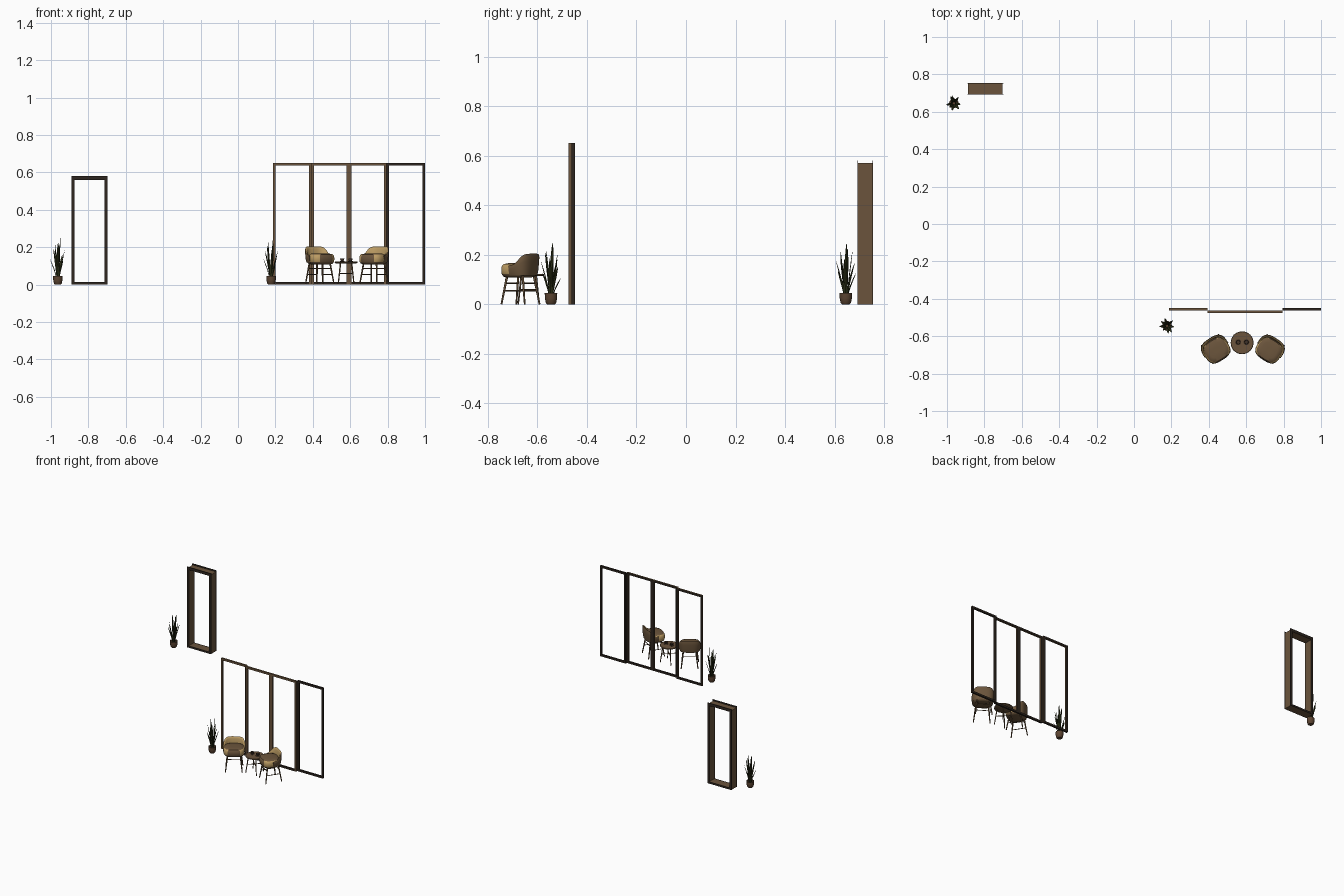
import bpy, bmesh, math, random
from mathutils import Vector, Matrix

if "Cube" in bpy.data.objects:
    bpy.data.objects.remove(bpy.data.objects["Cube"])

random.seed(4)


def mat(name, r, g, b):
    m = bpy.data.materials.new(name)
    m.diffuse_color = (r, g, b, 1)
    m.use_nodes = True
    m.node_tree.nodes["Principled BSDF"].inputs["Base Color"].default_value = m.diffuse_color
    return m


WOOD = mat("brown wood", 0.145, 0.088, 0.045)
FABRIC = mat("brown fabric", 0.15, 0.092, 0.046)
TAN = mat("tan fabric", 0.50, 0.33, 0.125)
DARK = mat("near black frame", 0.026, 0.018, 0.013)
LEAF = mat("dark green", 0.024, 0.028, 0.008)
POT = mat("pot brown", 0.11, 0.06, 0.032)
CUP = mat("cup brown", 0.06, 0.036, 0.022)


def finish(name, bm, mats, matrix=Matrix(), smooth=False):
    bmesh.ops.recalc_face_normals(bm, faces=bm.faces)
    me = bpy.data.meshes.new(name)
    bm.to_mesh(me)
    bm.free()
    for m in mats:
        me.materials.append(m)
    if smooth:
        me.shade_smooth()
        me.set_sharp_from_angle(angle=math.radians(45))
    ob = bpy.data.objects.new(name, me)
    ob.matrix_world = matrix
    bpy.context.collection.objects.link(ob)
    return ob


def box(bm, x0, x1, y0, y1, z0, z1):
    m = Matrix.Translation(((x0 + x1) / 2, (y0 + y1) / 2, (z0 + z1) / 2)) \
        @ Matrix.Diagonal((x1 - x0, y1 - y0, z1 - z0, 1))
    bmesh.ops.create_cube(bm, size=1, matrix=m)


def frame(bm, x0, x1, y0, y1, z1, w, bottom, head=None):
    """Rectangular frame: two stiles, a head rail and a bottom rail."""
    box(bm, x0, x0 + w, y0, y1, 0, z1)
    box(bm, x1 - w, x1, y0, y1, 0, z1)
    box(bm, x0 + w, x1 - w, y0, y1, z1 - (head or w), z1)
    box(bm, x0 + w, x1 - w, y0, y1, 0, bottom)


def rod(bm, a, b, r0, r1):
    a, b = Vector(a), Vector(b)
    d = b - a
    m = Matrix.Translation((a + b) / 2) @ d.to_track_quat('Z', 'Y').to_matrix().to_4x4()
    bmesh.ops.create_cone(bm, cap_ends=True, segments=8, radius1=r0, radius2=r1,
                          depth=d.length, matrix=m)


def loft(bm, rings):
    """Skin a list of closed point rings; returns (ring, side, face)."""
    vs = [[bm.verts.new(p) for p in ring] for ring in rings]
    k = len(vs[0])
    out = []
    for i in range(len(vs) - 1):
        for j in range(k):
            p, q = vs[i], vs[i + 1]
            out.append((i, j, bm.faces.new((p[j], p[(j + 1) % k], q[(j + 1) % k], q[j]))))
    bm.faces.new(vs[0])
    bm.faces.new(vs[-1])
    return out


def lathe(bm, profile, seg=24):
    loft(bm, [[(r * math.cos(2 * math.pi * s / seg), r * math.sin(2 * math.pi * s / seg), z)
               for s in range(seg)] for r, z in profile])


def outline(t, s=1.0, a=0.069, b=0.061, e=0.68):
    """Rounded-rectangle plan of the chair; t = 0 is the middle of the back."""
    c, d = math.sin(t), math.cos(t)
    return (s * a * math.copysign(abs(c) ** e, c), s * b * math.copysign(abs(d) ** e, d))


# Sliding glass door: outer panels behind, dark on the inner face and low rails
edges = [0.187, 0.392, 0.593, 0.795, 1.0]
for i in range(4):
    y = -0.475 if i in (1, 2) else -0.462
    bm = bmesh.new()
    frame(bm, edges[i], edges[i + 1], y, y + 0.013, 0.651, 0.0135, 0.013)
    for f in bm.faces:
        if i == 3 or f.normal.y > 0.5 or f.calc_center_median().z < 0.014:
            f.material_index = 1
    finish("sliding_panel_%d" % (i + 1), bm, [WOOD, DARK])

# Doorway: deep jamb with thin dark casing on each face
bm = bmesh.new()
frame(bm, -0.888, -0.702, 0.695, 0.753, 0.57, 0.010, 0.012)
finish("door_jamb", bm, [WOOD])
for name, y in (("front_casing", 0.692), ("back_casing", 0.752)):
    bm = bmesh.new()
    frame(bm, -0.891, -0.699, y, y + 0.003, 0.58, 0.016, 0.013, 0.02)
    finish(name, bm, [DARK])


def chair(label, x, y, turn):
    m = Matrix.Translation((x, y, 0)) @ Matrix.Rotation(turn, 4, 'Z')
    # seat cushion protruding in front of the back, tan on its two sides
    bm = bmesh.new()
    prof = [(0.7, 0.108), (0.9, 0.112), (0.99, 0.122), (1.02, 0.138), (0.99, 0.153),
            (0.9, 0.162), (0.6, 0.166), (0.2, 0.166)]
    n = 40
    for i, j, f in loft(bm, [[(*(Vector(outline(2 * math.pi * k / n, s)) - Vector((0, 0.007))), z)
                              for k in range(n)] for s, z in prof]):
        c = f.calc_center_median()
        f.material_index = 1 if 2 <= i <= 4 and abs(c.x) > 0.04 else 0
    finish(label + "_seat", bm, [FABRIC, TAN], m, True)
    # curved back, tall in the middle and falling to short wings, tan inside
    bm = bmesh.new()
    rings = []
    for k in range(33):
        u = k / 16 - 1
        t = math.radians(94) * u
        fall = 0.5 + 0.5 * math.cos(math.pi * abs(u) ** 2)
        h = 0.040 + 0.047 * fall
        cs = [(0.96, 0), (1.03, 0.3), (1.06, 0.65), (1.08, 0.88), (1.04, 1.0),
              (0.97, 0.97), (0.91, 0.85), (0.87, 0.55), (0.85, 0.2)]
        rings.append([(*outline(t, s), 0.117 + h * f) for s, f in cs])
    for i, j, f in loft(bm, rings):
        f.material_index = 1 if 3 < j < 8 else 0
    finish(label + "_back", bm, [FABRIC, TAN], m, True)
    # splayed legs with stretchers
    bm = bmesh.new()
    leg = lambda sx, sy, z: (sx * (0.055 - 0.12 * z), sy * (0.056 - 0.16 * z), z)
    for sx in (-1, 1):
        for sy in (-1, 1):
            rod(bm, leg(sx, sy, 0), leg(sx, sy, 0.116), 0.0036, 0.005)
        rod(bm, leg(sx, -1, 0.055), leg(sx, 1, 0.055), 0.0025, 0.0025)
        rod(bm, leg(-1, sx, 0.085), leg(1, sx, 0.085), 0.0025, 0.0025)
    finish(label + "_legs", bm, [WOOD], m, True)


chair("left_chair", 0.437, -0.668, math.radians(33))
chair("right_chair", 0.727, -0.668, math.radians(-33))

# Round side table
TX, TY = 0.578, -0.635
place = Matrix.Translation((TX, TY, 0))
bm = bmesh.new()
lathe(bm, [(0.056, 0.114), (0.061, 0.117), (0.061, 0.121), (0.059, 0.123)], 40)
finish("table_top", bm, [WOOD], place, True)
bm = bmesh.new()
pts = [(math.cos(a), math.sin(a)) for a in (math.pi / 4 + i * math.pi / 2 for i in range(4))]
for i, (c, s) in enumerate(pts):
    rod(bm, (0.060 * c, 0.060 * s, 0), (0.042 * c, 0.042 * s, 0.115), 0.003, 0.004)
for i in (0, 1):
    (c, s), (c2, s2) = pts[i], pts[i + 2]
    rod(bm, (0.051 * c, 0.051 * s, 0.06), (0.051 * c2, 0.051 * s2, 0.06), 0.0025, 0.0025)
finish("table_legs", bm, [WOOD], place, True)

# Two cups on saucers
for name, dx in (("left_cup", -0.021), ("right_cup", 0.023)):
    bm = bmesh.new()
    lathe(bm, [(0.008, 0.123), (0.016, 0.126), (0.016, 0.127), (0.007, 0.1265), (0.010, 0.132),
               (0.0115, 0.140), (0.0105, 0.140), (0.009, 0.133)], 20)
    finish(name, bm, [CUP], Matrix.Translation((TX + dx, TY + 0.003, 0)), True)


def plant(label, x, y, turn):
    m = Matrix.Translation((x, y, 0)) @ Matrix.Rotation(turn, 4, 'Z')
    bm = bmesh.new()
    lathe(bm, [(0.016, 0), (0.021, 0.006), (0.025, 0.025), (0.0255, 0.045), (0.023, 0.045),
               (0.022, 0.038)])
    finish(label + "_pot", bm, [POT], m, True)
    # sword-shaped leaves, tall upright ones inside and short splayed ones outside
    bm = bmesh.new()
    for i in range(12):
        a = i * 2.4 + random.uniform(-0.3, 0.3)
        k = i / 11
        h = 0.213 - 0.13 * k + random.uniform(-0.012, 0.012) * (i > 0)
        reach = 0.008 + 0.026 * min(1, k * 1.9)
        rad, side = Vector((math.cos(a), math.sin(a), 0)), Vector((-math.sin(a), math.cos(a), 0))
        rings = []
        for s in range(8):
            t = s / 7
            w = 0.0072 * (0.55 + 0.9 * t) * (1 - t ** 3) + 0.0003
            c = rad * (0.005 + 0.004 * k + reach * t ** 1.4) + Vector((0, 0, 0.036 + h * t))
            rings.append([c - side * w, c + rad * w * 0.5, c + side * w, c + rad * w * 0.22])
        loft(bm, rings)
    finish(label + "_leaves", bm, [LEAF], m, True)


plant("back_plant", -0.963, 0.645, 0.4)
plant("front_plant", 0.177, -0.545, 0.4)
